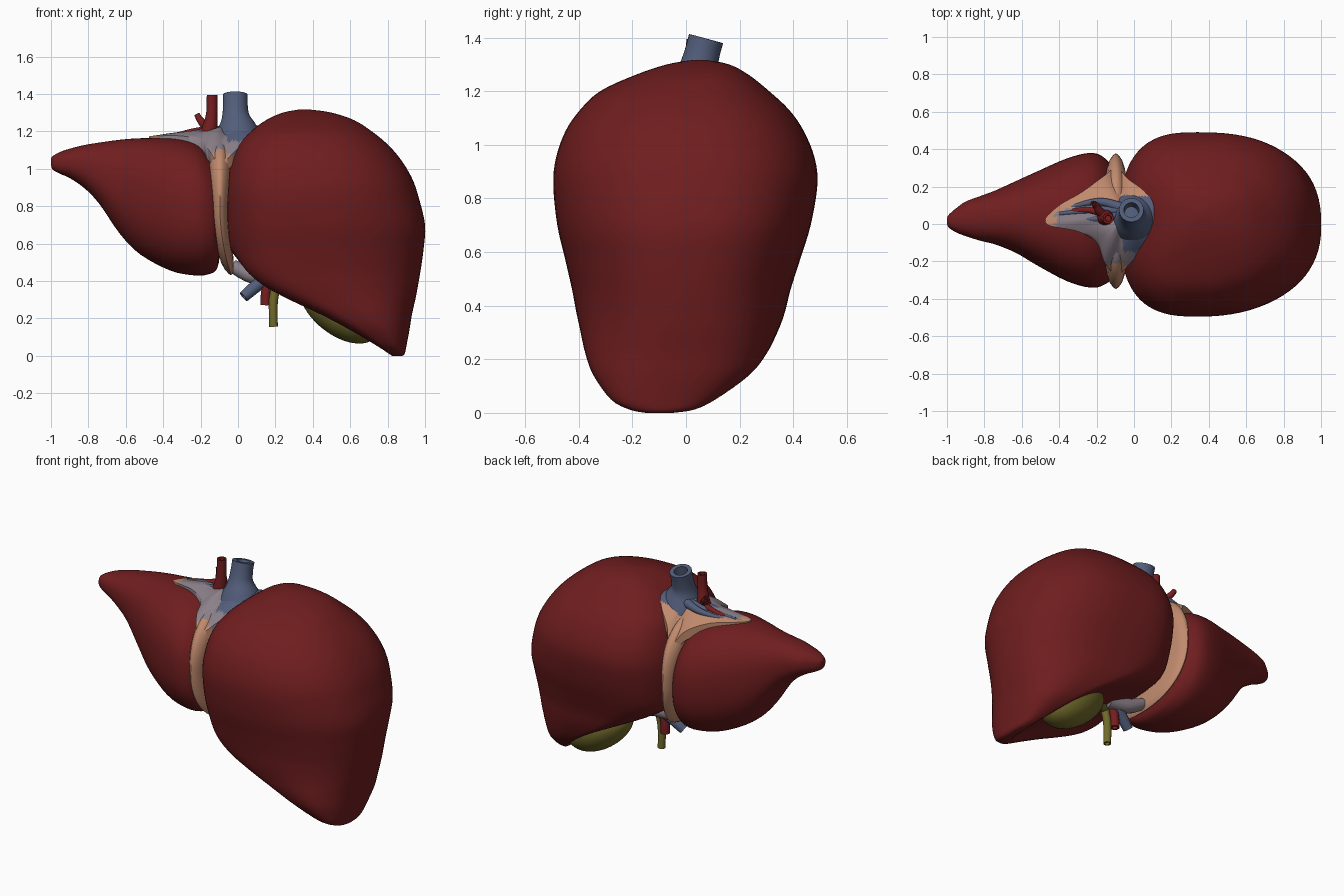
import bpy, math
from mathutils import Vector

if "Cube" in bpy.data.objects:
    bpy.data.objects.remove(bpy.data.objects["Cube"])

def mat(name, *c):
    m = bpy.data.materials.new(name)
    m.diffuse_color = (*c, 1)
    m.use_nodes = True
    m.node_tree.nodes["Principled BSDF"].inputs["Base Color"].default_value = m.diffuse_color
    return m

LIVER = mat("liver_red", .16, .0125, .0135)
PEACH = mat("ligament_peach", .53, .255, .155)
BLUE = mat("vein_blue", .085, .11, .195)
GREY = mat("membrane_grey", .26, .215, .25)
RED = mat("artery_red", .18, .0125, .0135)
OLIVE = mat("bile_olive", .165, .145, .024)

def make(name, verts, faces, mats, rule=None, angle=60):
    me = bpy.data.meshes.new(name)
    me.from_pydata(verts, [], faces)
    for m in mats:
        me.materials.append(m)
    if rule:
        for p in me.polygons:
            p.material_index = rule(p.center)
    ob = bpy.data.objects.new(name, me)
    bpy.context.collection.objects.link(ob)
    bpy.ops.object.select_all(action='DESELECT')
    ob.select_set(True)
    bpy.context.view_layer.objects.active = ob
    bpy.ops.object.mode_set(mode='EDIT')
    bpy.ops.mesh.select_all(action='SELECT')
    bpy.ops.mesh.normals_make_consistent(inside=False)
    bpy.ops.object.mode_set(mode='OBJECT')
    bpy.ops.object.shade_smooth_by_angle(angle=math.radians(angle))
    return ob

def loft(name, rings, mats, rule=None, angle=60):
    """Skin equal-sized closed rings, closing both ends with a centre point."""
    n = len(rings[0])
    verts = [v for r in rings for v in r]
    faces = [(i*n+j, i*n+(j+1) % n, (i+1)*n+(j+1) % n, (i+1)*n+j)
             for i in range(len(rings)-1) for j in range(n)]
    for i in (0, len(rings)-1):
        verts.append(sum((Vector(v) for v in rings[i]), Vector())/n)
        c = len(verts)-1
        faces += [(i*n+j, i*n+(j+1) % n, c) for j in range(n)]
    return make(name, verts, faces, mats, rule, angle)

def smooth(rows, steps, closed=False):
    """Catmull-Rom interpolation of table rows."""
    n, out = len(rows), []
    for i in range(n if closed else n-1):
        g = lambda k: Vector(rows[k % n] if closed else rows[min(max(k, 0), n-1)])
        a, b, c, d = g(i-1), g(i), g(i+1), g(i+2)
        for s in range(steps):
            t = s/steps
            out.append(b + (c-a)*(t/2) + (a*2-b*5+c*4-d)*(t*t/2) + (b*3-a-c*3+d)*(t**3/2))
    return out if closed else out + [Vector(rows[-1])]

def spow(v, n):
    return math.copysign(abs(v)**(2/n), v)

def ease(t):
    t = min(max(t, 0), 1)
    return t*t*(3-2*t)

N = 80
ANG = [2*math.pi*i/N for i in range(N)]

# right lobe: horizontal slices (z, x0, x1, y0, y1), hollowed under the back left
right = [(0, .82, .88, -.15, -.05), (.012, .80, .892, -.21, .03), (.05, .74, .90, -.28, .11),
         (.14, .58, .917, -.345, .235), (.22, .42, .93, -.375, .30), (.31, .22, .95, -.395, .345),
         (.38, .09, .963, -.41, .37), (.46, .0, .977, -.425, .39), (.57, -.05, .992, -.45, .425),
         (.70, -.07, 1.0, -.48, .465), (.85, -.075, .965, -.495, .49), (.95, -.065, .93, -.485, .48),
         (1.05, -.04, .87, -.45, .44), (1.13, 0, .80, -.395, .385), (1.2, .07, .715, -.32, .31),
         (1.26, .15, .62, -.19, .235), (1.3, .24, .50, -.07, .16), (1.317, .33, .38, .03, .07)]
rings = []
for z, x0, x1, y0, y1 in smooth(right, 4):
    w = ease((.6-z)/.35)
    xc, yc, hy = x0+.40*(x1-x0), (y0+y1)/2, (y1-y0)/2
    ring = []
    for a in ANG:
        c, s = math.cos(a), math.sin(a)
        n = (2.5 if s > 0 else 2.3) if c > 0 else 2.8+.9*w
        x = xc + spow(c, n)*((x1-xc) if c > 0 else (xc-x0))
        if c < 0:
            x += w*(xc-x0)*abs(spow(c, 3))*.8*ease((s+.65)/.9)
        ring.append((x, yc+hy*spow(s, n), z))
    rings.append(ring)
loft("right_lobe", rings, [LIVER])

# left lobe: upright slices (x, z0, z1, y0, y1)
left = [(-1, 1.02, 1.055, .005, .03), (-.99, .995, 1.068, -.02, .05), (-.95, .972, 1.09, -.045, .085),
        (-.9, .95, 1.107, -.065, .12), (-.82, .895, 1.127, -.09, .15), (-.74, .81, 1.14, -.11, .18),
        (-.63, .65, 1.155, -.155, .23), (-.52, .54, 1.163, -.22, .28), (-.36, .455, 1.163, -.305, .35),
        (-.235, .43, 1.14, -.34, .38), (-.16, .435, 1.09, -.325, .355), (-.11, .47, 1.02, -.27, .28),
        (-.09, .6, .9, -.1, .1)]
loft("left_lobe", [[(x, (y0+y1)/2+(y1-y0)/2*spow(math.cos(a), 2.3),
                     (z0+z1)/2+(z1-z0)/2*spow(math.sin(a), 2.3)) for a in ANG]
                   for x, z0, z1, y0, y1 in smooth(left, 4)], [LIVER])

# ligament band filling the groove between the lobes
def band(u, k):
    ring = []
    for a in ANG:
        y, z = .015+.363*k*spow(math.cos(a), 2.3), .80+.37*k*spow(math.sin(a), 2.3)
        low = max(0, (.8-z)/.37)
        high = max(0, (z-.8)/.37)
        ring.append((-.097+.06*low**2 + u*(.04+.025*high-.008*low), y, z))
    return ring
loft("ligament_band", [band(u, k) for u, k in
                       ((-1, .82), (-.75, .91), (-.35, .975), (0, 1), (.35, .975), (.75, .91), (1, .82))],
     [PEACH, GREY], lambda c: 1 if c.z > 1.1 and c.y < 0 else 0)

# bare area on top: peach rim, grey membrane rising in front, blue vein root, shallow hollow behind
rim = smooth([(-.095, .3, 1.02), (-.03, .24, 1.11), (.05, .18, 1.18), (.11, .1, 1.225), (.11, .0, 1.225),
              (.06, -.1, 1.18), (-.01, -.2, 1.1), (-.095, -.27, 1.03), (-.16, -.2, 1.105),
              (-.2, -.1, 1.15), (-.3, -.04, 1.175), (-.45, -.01, 1.175), (-.47, .03, 1.172),
              (-.4, .1, 1.172), (-.28, .17, 1.16), (-.17, .25, 1.11)], 8, True)
hub = Vector((-.05, .05, 1.215))
tent = [[p - Vector((0, 0, .06)) for p in rim]]
for i in range(14):
    t = i/14
    tent.append([p.lerp(hub, t) + Vector((0, 0, math.sin(math.pi*t)*(.006+.035*ease(-p.y/.15)*ease((p.x+.35)/.15))))
                 for p in rim])

def bare_rule(c):
    if c.x > -.06 and -.15 < c.y < .15:
        return 2
    return 1 if -.22 < c.y < .1 and c.x > -.42 and c.y < .06+.3*(c.x+.42) else 0
loft("bare_area", tent, [PEACH, GREY, BLUE], bare_rule)

# vessels: tubes along (x, y, z, radius) points with optionally open top end
def tube(name, pts, m, hollow=True, n=20):
    rows = smooth(pts, 4)
    P = [Vector(r[:3]) for r in rows]
    rad = [r[3] for r in rows]
    T = [(P[min(i+1, len(P)-1)]-P[max(i-1, 0)]).normalized() for i in range(len(P))]
    stations = list(zip(P, T, rad))
    if hollow:
        p, t, r = stations[-1]
        stations += [(p, t, r*.62), (p-t*r, t, r*.55)]
    rings = []
    for p, t, r in stations:
        u = t.cross(Vector((0, 1, 0) if abs(t.y) < .8 else (1, 0, 0))).normalized()
        v = t.cross(u)
        rings.append([p+(u*math.cos(2*math.pi*j/n)+v*math.sin(2*math.pi*j/n))*r for j in range(n)])
    return loft(name, rings, [m], angle=40)

tube("vena_cava", [(.0, .03, 1.15, .14), (-.005, .035, 1.22, .105), (-.012, .045, 1.28, .074),
                   (-.014, .06, 1.34, .066), (-.014, .075, 1.396, .066)], BLUE, n=32)
tube("main_artery", [(-.17, .04, 1.15, .05), (-.15, .035, 1.22, .04), (-.14, .03, 1.3, .03),
                     (-.138, .03, 1.395, .029)], RED)
tube("artery_branch", [(-.15, .04, 1.21, .025), (-.185, .07, 1.24, .022), (-.205, .1, 1.265, .018),
                       (-.22, .11, 1.29, .015)], RED)
tube("artery_twig", [(-.15, .05, 1.21, .02), (-.24, .075, 1.2, .016), (-.33, .07, 1.18, .012)], RED)
for i, (y, z) in enumerate(((.03, 1.175), (.055, 1.175), (.09, 1.172))):
    tube(f"vein_branch_{i+1}", [(-.03, .07, 1.21, .032), (-.18, .03+.045*i, 1.195, .02),
                                (-.4+.06*abs(i-1), y, z, .01)], BLUE)

# porta vessels under the lobes
tube("portal_vein", [(.16, .02, .42, .035), (.1, .0, .375, .034), (.03, -.02, .315, .03)], BLUE)
tube("portal_branch", [(.22, .02, .42, .045), (.08, .03, .43, .045), (-.03, .04, .48, .035)], GREY)
tube("hepatic_artery", [(.2, .0, .45, .028), (.155, .0, .36, .028), (.148, .0, .27, .028)], RED)
tube("bile_duct", [(.22, -.02, .42, .026), (.19, -.02, .3, .024), (.19, -.02, .155, .023)], OLIVE)
tube("bile_duct_neck", [(.4, .07, .36, .05), (.29, .02, .38, .03), (.2, -.02, .38, .022)], OLIVE, False)

# gallbladder: pear lying along the slanted underside
slope = math.radians(30)
gall = []
for i in range(1, 24):
    t = math.pi*i/24
    u, k = -.24*math.cos(t), math.sin(t)*(1-.12*math.cos(t))
    gall.append([(.55+u*math.cos(slope)+.135*k*math.sin(a)*math.sin(slope), .09+.15*k*math.cos(a),
                  .24-u*math.sin(slope)+.135*k*math.sin(a)*math.cos(slope)) for a in ANG[::2]])
loft("gallbladder", gall, [OLIVE])
